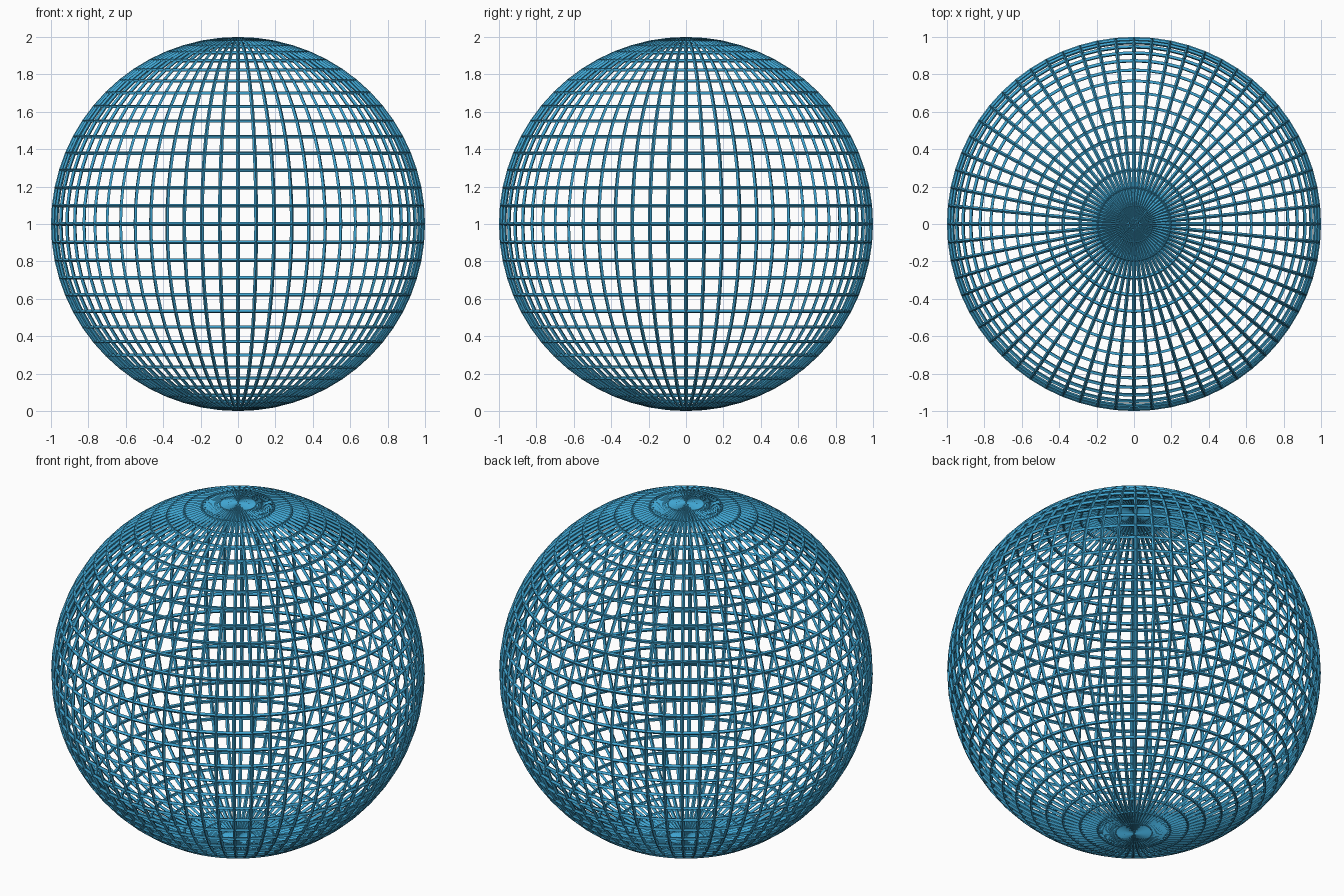
import bpy

# Remove the default cube
cube = bpy.data.objects.get("Cube")
if cube:
    bpy.data.objects.remove(cube, do_unlink=True)

RADIUS = 0.99        # centre line of the struts
STRUT = 0.02         # strut width, so the outer radius is 1

# Single blue colour
blue = bpy.data.materials.new("sky_blue")
blue.use_nodes = True
colour = (0.05, 0.37, 0.63, 1.0)
blue.diffuse_color = colour
blue.node_tree.nodes["Principled BSDF"].inputs["Base Color"].default_value = colour

# Globe of meridians and parallels
bpy.ops.mesh.primitive_uv_sphere_add(segments=64, ring_count=32,
                                     radius=RADIUS, location=(0, 0, 1))
globe = bpy.context.object
globe.name = "lattice_globe"
globe.data.materials.append(blue)

# Turn every edge into a thin faceted strut
wire = globe.modifiers.new("struts", 'WIREFRAME')
wire.thickness = STRUT
wire.offset = 0.0
wire.use_even_offset = True
wire.use_replace = True
